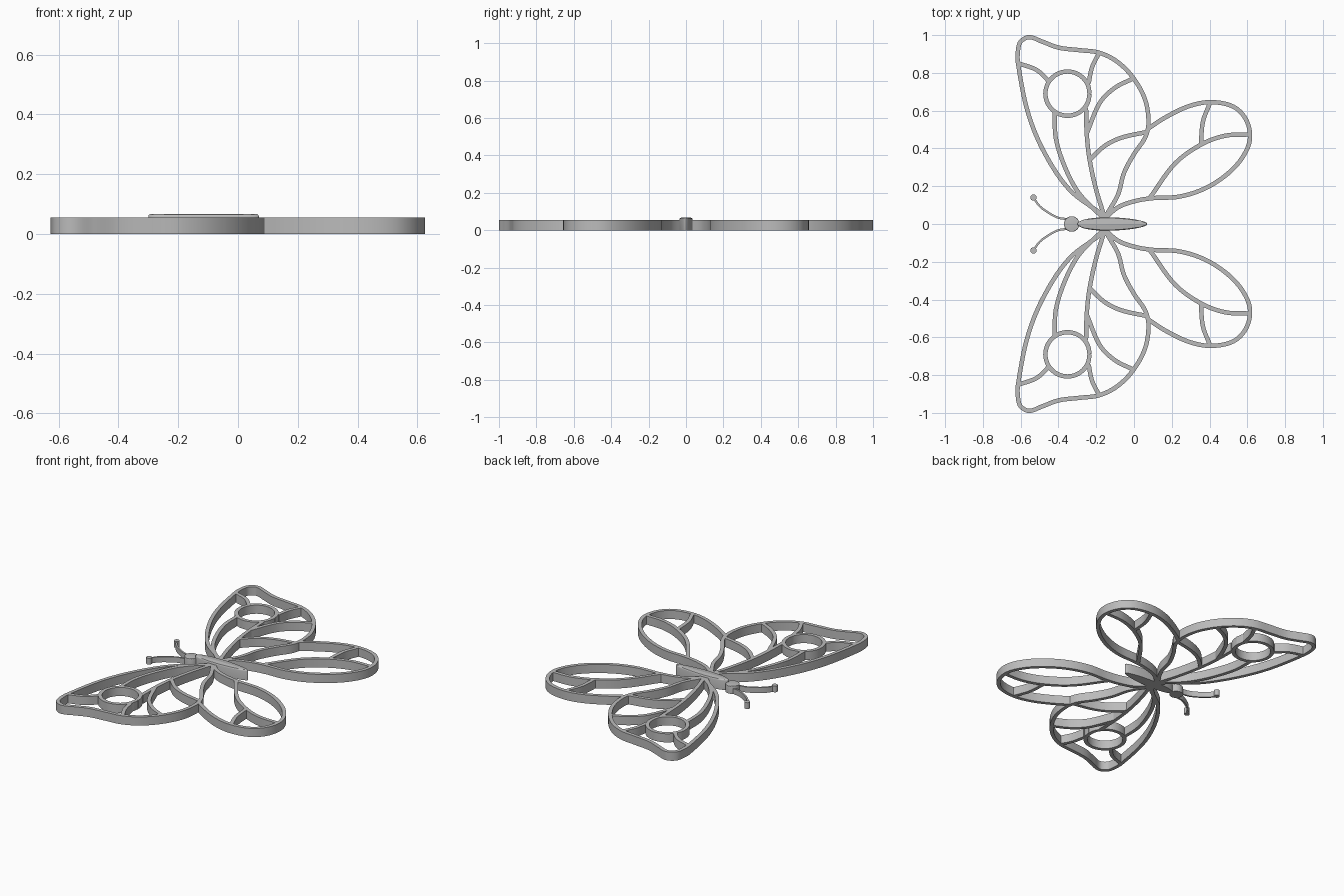
import bpy
import bmesh
import math
from mathutils import Vector
from mathutils.geometry import interpolate_bezier

if "Cube" in bpy.data.objects:
    bpy.data.objects.remove(bpy.data.objects["Cube"], do_unlink=True)

WING_HEIGHT = 0.055
RIB_WIDTH = 0.023
STEPS = 8

grey = bpy.data.materials.new("plain grey")
grey.use_nodes = True
grey.diffuse_color = (0.5, 0.5, 0.5, 1)
grey.node_tree.nodes["Principled BSDF"].inputs["Base Color"].default_value = grey.diffuse_color


def smooth_path(points):
    """Pass a smooth curve through the points."""
    pts = [Vector(p) for p in points]
    last = len(pts) - 1
    tangents = [(pts[min(i + 1, last)] - pts[max(i - 1, 0)]).normalized()
                for i in range(len(pts))]
    path = [pts[0]]
    for i in range(last):
        a, b = pts[i], pts[i + 1]
        reach = (b - a).length / 3
        curve = interpolate_bezier(a, a + tangents[i] * reach,
                                   b - tangents[i + 1] * reach, b, STEPS + 1)
        path += [Vector((p.x, p.y)) for p in curve[1:]]
    return path


def finish(name, bm, mirrored=False):
    """Turn a bmesh into a shaded object, mirrored across the body if asked."""
    bmesh.ops.recalc_face_normals(bm, faces=bm.faces)
    mesh = bpy.data.meshes.new(name)
    bm.to_mesh(mesh)
    bm.free()
    mesh.materials.append(grey)
    obj = bpy.data.objects.new(name, mesh)
    bpy.context.collection.objects.link(obj)
    bpy.ops.object.select_all(action='DESELECT')
    obj.select_set(True)
    bpy.context.view_layer.objects.active = obj
    bpy.ops.object.shade_smooth_by_angle(angle=math.radians(30))
    if mirrored:
        mod = obj.modifiers.new("other side", 'MIRROR')
        mod.use_axis = (False, True, False)
        mod.use_mirror_merge = False
    return obj


def rib(name, points, width=RIB_WIDTH, height=WING_HEIGHT):
    """Upright strip of constant width that follows a curve."""
    path = smooth_path(points)
    last = len(path) - 1
    bm = bmesh.new()
    rings = []
    for i, p in enumerate(path):
        along = (path[min(i + 1, last)] - path[max(i - 1, 0)]).normalized()
        side = Vector((-along.y, along.x)) * width / 2
        a, b = p + side, p - side
        rings.append([bm.verts.new((q.x, q.y, z))
                      for q, z in ((a, 0), (b, 0), (b, height), (a, height))])
    for r, s in zip(rings, rings[1:]):
        for k in range(4):
            n = (k + 1) % 4
            bm.faces.new((r[k], r[n], s[n], s[k]))
    bm.faces.new(rings[0])
    bm.faces.new(rings[-1])
    return finish(name, bm, True)


def prism(name, outline, height, bevel=0, mirrored=False):
    """Flat outline raised to a height, with an optional rounded top edge."""
    bm = bmesh.new()
    base = bm.faces.new([bm.verts.new((x, y, 0)) for x, y in outline])
    up = bmesh.ops.extrude_face_region(bm, geom=[base], use_keep_orig=True)
    top = [v for v in up["geom"] if isinstance(v, bmesh.types.BMVert)]
    bmesh.ops.translate(bm, verts=top, vec=(0, 0, height))
    if bevel:
        rim = [e for e in bm.edges if all(v in top for v in e.verts)]
        bmesh.ops.bevel(bm, geom=rim, offset=bevel, segments=3,
                        profile=0.5, affect='EDGES')
    return finish(name, bm, mirrored)


def circle(x, y, radius, count=48):
    turns = [math.tau * i / count for i in range(count)]
    return [(x + radius * math.cos(t), y + radius * math.sin(t)) for t in turns]


# Wing outlines
rib("forewing_outline", [
    (-.15, .02), (-.17, .05), (-.34, .18), (-.47, .37), (-.56, .585),
    (-.614, .85), (-.614, .92), (-.6, .965), (-.555, .989), (-.487, .966),
    (-.4, .934), (-.286, .92), (-.185, .907), (-.09, .86), (-.005, .775),
    (.058, .66), (.077, .54), (.06, .46), (0, .37), (-.053, .27),
    (-.085, .155), (-.15, .04), (-.16, .01)])
rib("hindwing_outline", [
    (-.17, .01), (-.09, .085), (0, .12), (.1, .137), (.24, .145),
    (.375, .188), (.497, .267), (.577, .357), (.614, .453), (.593, .553),
    (.524, .622), (.402, .645), (.286, .622), (.164, .563), (.075, .505)])

# Forewing veins
rib("tip_vein", [(-.61, .85), (-.515, .815), (-.45, .755)])
rib("front_vein", [(-.42, .59), (-.413, .45), (-.36, .288), (-.286, .156), (-.15, .02)])
rib("middle_vein", [(-.254, .615), (-.25, .474), (-.235, .34), (-.2, .18), (-.15, .02)])
rib("upper_vein", [(-.185, .905), (-.222, .83), (-.24, .745)])
rib("outer_vein", [(-.005, .77), (-.1, .722), (-.18, .643), (-.25, .48)])
rib("inner_vein", [(.068, .487), (-.063, .458), (-.153, .415), (-.235, .34)])

# Hindwing veins
rib("long_hind_vein", [(.612, .474), (.481, .467), (.354, .42), (.217, .32), (.085, .14)])
rib("short_hind_vein", [(.402, .64), (.365, .542), (.354, .42)])

# Round wing spot frame
spot = rib("wing_spot_ring", [(x, y) for x, y in circle(-.352, .69, .117, 16)]
           + [(-.235, .69)])

# Body tapers to the tail
body = []
for i in range(64):
    t = math.tau * i / 64
    c = math.cos(t)
    body.append((-.115 + .185 * c, .035 * math.sin(t) * (1 - .15 * c)))
prism("body", body, .067, bevel=.008)
prism("head", circle(-.33, 0, .041), .05, bevel=.004)

# Antennae and their tips
rib("antennae", [(-.345, .025), (-.4, .033), (-.45, .058), (-.5, .095), (-.532, .14)],
    width=.011, height=.035)
prism("antenna_tips", circle(-.532, .14, .017, 24), .04, mirrored=True)
